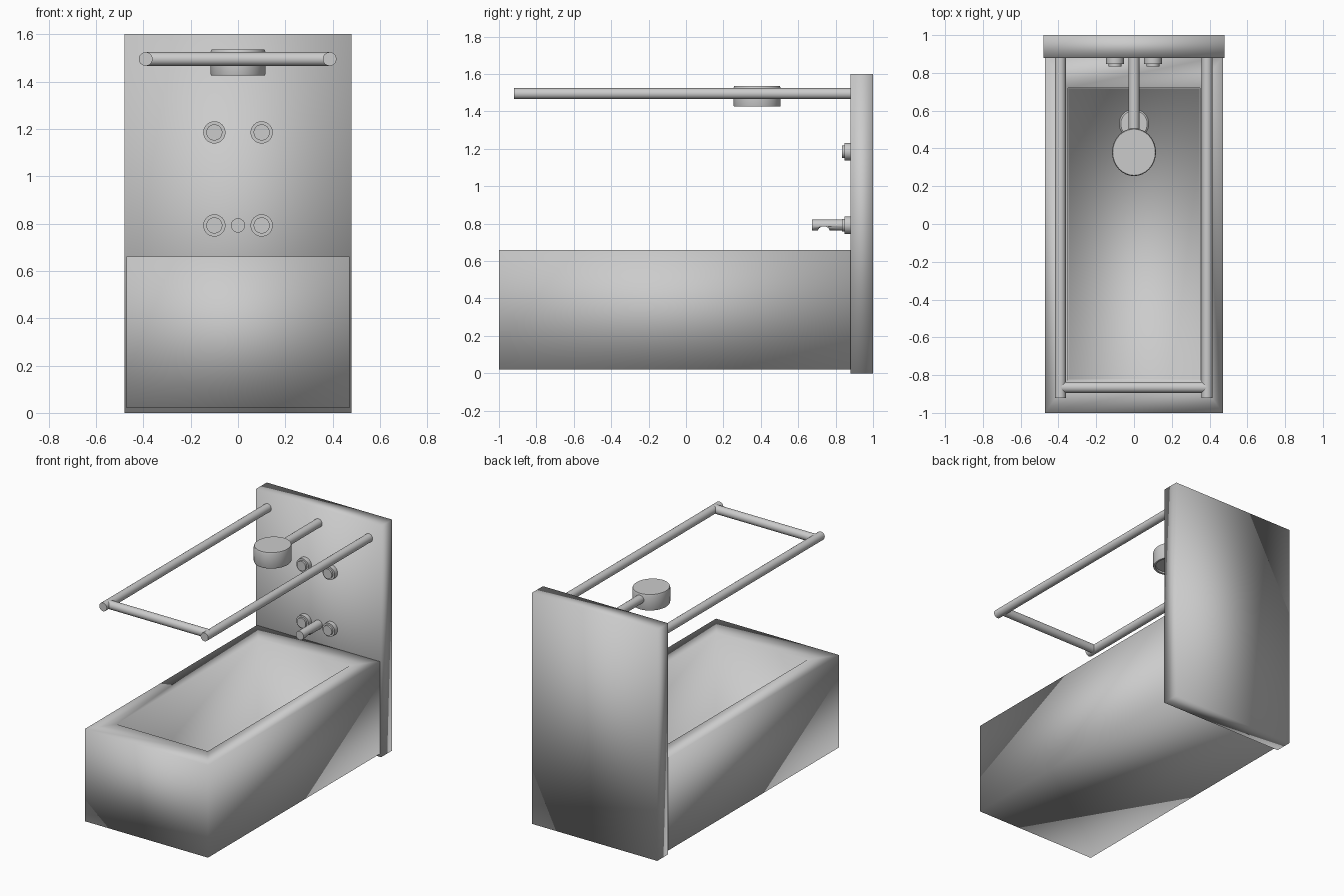
import bpy, bmesh, math
from mathutils import Vector

if "Cube" in bpy.data.objects:
    bpy.data.objects.remove(bpy.data.objects["Cube"])


def mesh_object(name, bm):
    bmesh.ops.recalc_face_normals(bm, faces=bm.faces)
    me = bpy.data.meshes.new(name)
    bm.to_mesh(me)
    bm.free()
    ob = bpy.data.objects.new(name, me)
    bpy.context.collection.objects.link(ob)
    return ob


def stacked_box(name, levels):
    """Rectangular rings (x0, x1, y0, y1, z) skinned in order, capped at both ends."""
    bm = bmesh.new()
    rings = [[bm.verts.new((x, y, z)) for x, y in ((a, c), (b, c), (b, d), (a, d))]
             for a, b, c, d, z in levels]
    for lo, hi in zip(rings, rings[1:]):
        for i in range(4):
            j = (i + 1) % 4
            bm.faces.new((lo[i], lo[j], hi[j], hi[i]))
    bm.faces.new(rings[0])
    bm.faces.new(rings[-1])
    ob = mesh_object(name, bm)
    ob.data.polygons.foreach_set("use_smooth", [True] * len(ob.data.polygons))
    return ob


def lathe(name, start, direction, profile, seg=32, scale=(1, 1)):
    """Closed turned solid: profile is (radius, distance along direction)."""
    bm = bmesh.new()
    rings = []
    for r, h in profile:
        rings.append([bm.verts.new((r * scale[0] * math.cos(2 * math.pi * i / seg),
                                    r * scale[1] * math.sin(2 * math.pi * i / seg), h))
                      for i in range(seg)])
    for lo, hi in zip(rings, rings[1:]):
        for i in range(seg):
            j = (i + 1) % seg
            bm.faces.new((lo[i], lo[j], hi[j], hi[i]))
    bm.faces.new(rings[0])
    bm.faces.new(rings[-1])
    rot = Vector((0, 0, 1)).rotation_difference(Vector(direction)).to_matrix().to_4x4()
    bmesh.ops.transform(bm, matrix=rot, verts=bm.verts)
    bmesh.ops.translate(bm, vec=start, verts=bm.verts)
    ob = mesh_object(name, bm)
    bpy.ops.object.select_all(action='DESELECT')
    ob.select_set(True)
    bpy.context.view_layer.objects.active = ob
    bpy.ops.object.shade_smooth_by_angle(angle=math.radians(35))
    return ob


def rod(name, start, end, r, seg=24):
    d = Vector(end) - Vector(start)
    return lathe(name, start, d.normalized(), [(r, 0), (r, d.length)], seg)


WALL_Y = 0.88

# Back wall panel
stacked_box("wall_panel", [(-0.48, 0.48, WALL_Y, 1.0, 0), (-0.48, 0.48, WALL_Y, 1.0, 1.6)])

# Tub: outer box, rim, then down into the basin
stacked_box("tub", [(-0.472, 0.47, -1.0, 0.89, 0.02),
                    (-0.472, 0.47, -1.0, 0.89, 0.66),
                    (-0.35, 0.35, -0.83, 0.72, 0.66),
                    (-0.345, 0.345, -0.82, 0.715, 0.12)])

# Drain on the basin floor
lathe("drain", (0, 0.53, 0.115), (0, 0, 1), [(0.078, 0), (0.078, 0.012), (0.07, 0.018)])

# Curtain rail: two side rods and a cross rod
for side, x in (("left", -0.39), ("right", 0.387)):
    rod("curtain_rod_" + side, (x, -0.92, 1.495), (x, 0.9, 1.495), 0.029)
rod("curtain_rod_front", (-0.385, -0.865, 1.495), (0.385, -0.865, 1.495), 0.029)

# Shower arm and oval head with a recessed underside
rod("shower_arm", (0, 0.46, 1.495), (0, 0.9, 1.495), 0.029)
lathe("shower_head", (0, 0.38, 1.425), (0, 0, 1),
      [(0.85, 0.012), (0.87, 0), (0.98, 0), (1, 0.006), (1, 0.1), (0.97, 0.11)],
      48, (0.116, 0.126))

# Tap knobs, upper and lower pairs
for level, z in (("upper", 1.185), ("lower", 0.792)):
    for side, x in (("left", -0.1), ("right", 0.1)):
        lathe(f"knob_{level}_{side}", (x, WALL_Y + 0.01, z), (0, -1, 0),
              [(0.047, 0), (0.047, 0.042), (0.034, 0.042), (0.034, 0.055)])

# Spout with a scooped outlet underneath
spout = rod("spout", (0, 0.9, 0.792), (0, 0.675, 0.792), 0.03)
cutter = rod("spout_cutter", (-0.1, 0.737, 0.752), (0.1, 0.737, 0.752), 0.034)
cutter.hide_render = True
cutter.hide_set(True)
cut = spout.modifiers.new("outlet", 'BOOLEAN')
cut.operation = 'DIFFERENCE'
cut.object = cutter
cut.solver = 'EXACT'
